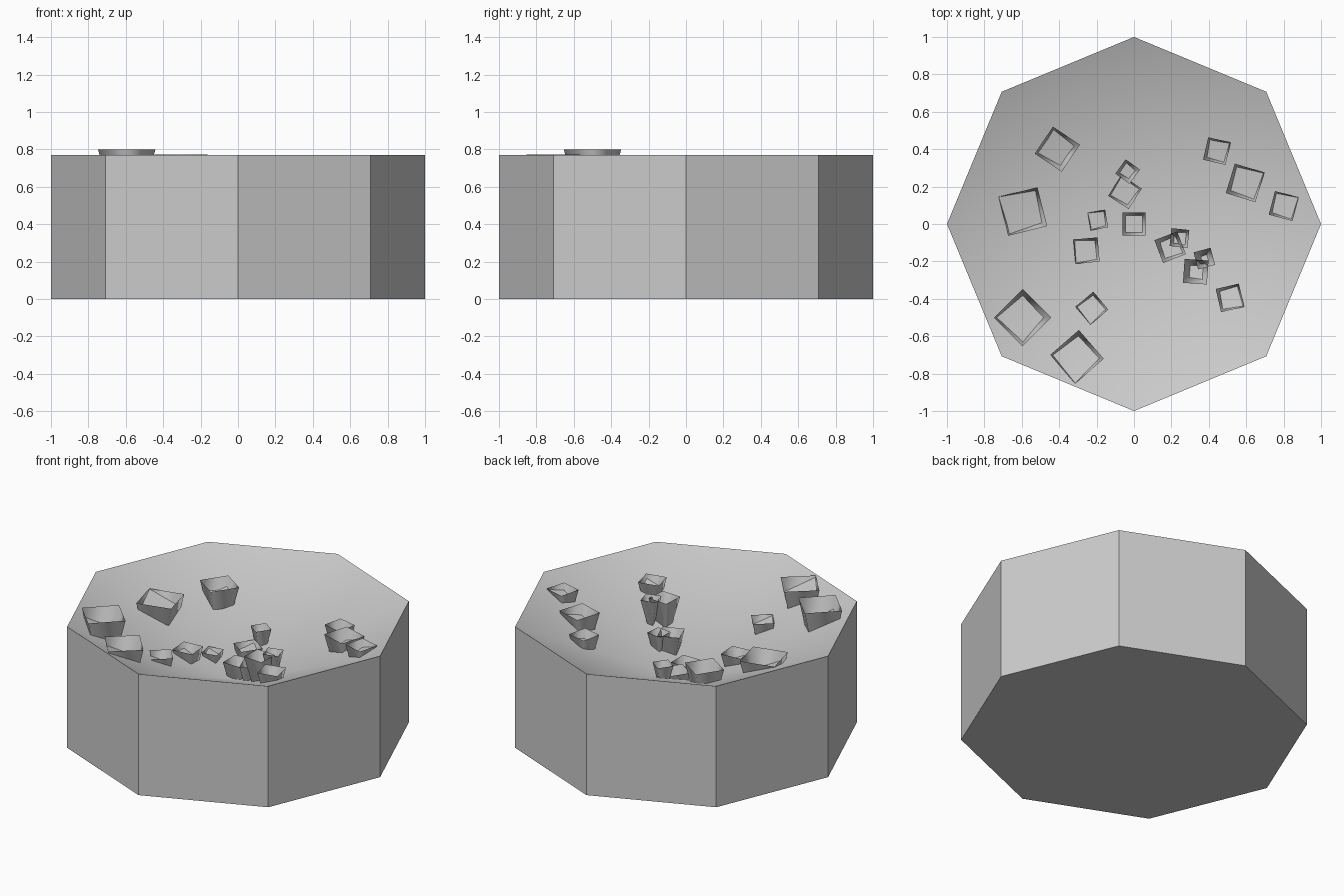
import bpy, bmesh
from math import cos, sin, pi, radians, hypot

if "Cube" in bpy.data.objects:
    bpy.data.objects.remove(bpy.data.objects["Cube"])

RIM, APEX = 0.77, 0.355


def make_object(name, bm, smooth_from=0):
    mesh = bpy.data.meshes.new(name)
    bm.to_mesh(mesh)
    bm.free()
    for i, p in enumerate(mesh.polygons):
        p.use_smooth = i >= smooth_from
    obj = bpy.data.objects.new(name, mesh)
    bpy.context.collection.objects.link(obj)
    return obj


def loft(bm, low, high):
    n = len(low)
    for i in range(n):
        j = (i + 1) % n
        bm.faces.new((low[i], low[j], high[j], high[i]))


# Octagonal block with a shallow cone-shaped hollow in the top
bm = bmesh.new()
rings = [[bm.verts.new((cos(i * pi / 4), sin(i * pi / 4), z)) for i in range(8)]
         for z in (0, RIM)]
bm.faces.new(rings[0][::-1])
loft(bm, *rings)
apex = bm.verts.new((0, 0, APEX))
for i in range(8):
    bm.faces.new((rings[1][i], rings[1][(i + 1) % 8], apex))
make_object("octagonal_basin", bm, smooth_from=9)


# Open square cups, wider at the top, sunk into the hollow
def cup(name, x, y, top, side, angle):
    ground = APEX + (RIM - APEX) * hypot(x, y)
    depth = top - ground + 0.5 * side
    bm = bmesh.new()
    loops = []
    for z, half in ((top - depth, side / 2 - 0.19 * depth), (top, side / 2)):
        r = half * 2 ** 0.5
        a0 = radians(angle + 45)
        loops.append([bm.verts.new((x + r * cos(a0 + k * pi / 2),
                                    y + r * sin(a0 + k * pi / 2), z))
                      for k in range(4)])
    loft(bm, *loops)
    make_object(name, bm)


# x, y, top height, side, turn
cups = [
    (-.41, .40, .70, .174, -34), (-.594, .067, .683, .214, 14),
    (-.595, -.50, .80, .217, 45), (-.305, -.71, .773, .203, 41),
    (-.225, -.45, .625, .125, 40), (-.254, -.142, .54, .13, 5),
    (-.193, .021, .475, .095, 10), (-.048, .17, .49, .13, -33),
    (-.034, .28, .568, .094, -36), (0, 0, .47, .125, 0),
    (.193, -.124, .555, .13, 21), (.243, -.075, .56, .096, -6),
    (.33, -.255, .69, .128, -4), (.376, -.185, .70, .094, 15),
    (.513, -.395, .70, .127, 13), (.80, .096, .75, .13, -15),
    (.594, .22, .71, .165, -17), (.443, .39, .67, .123, -13),
]
for i, c in enumerate(cups):
    cup(f"square_cup_{i + 1}", *c)
